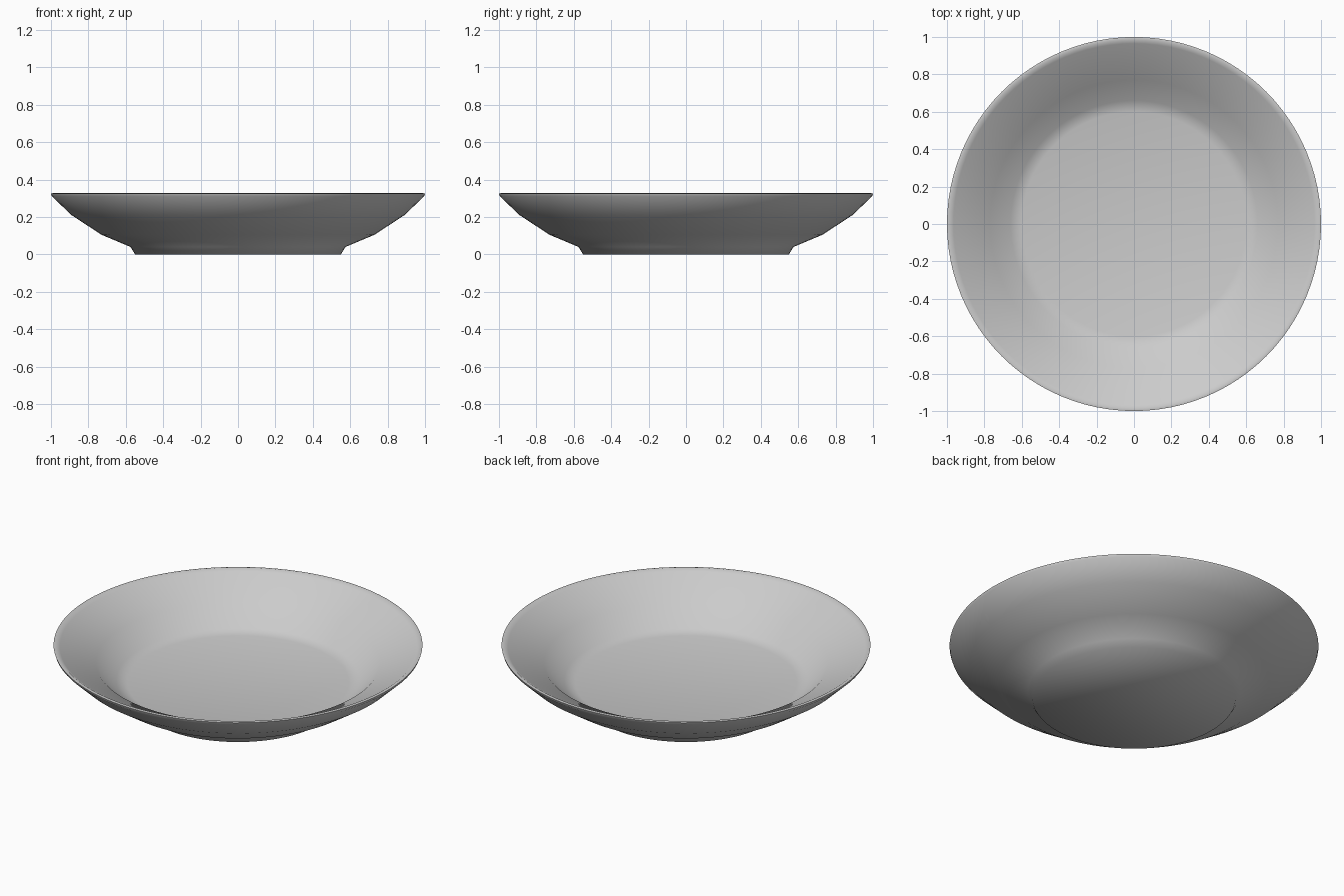
import bpy, bmesh, math

if "Cube" in bpy.data.objects:
    bpy.data.objects.remove(bpy.data.objects["Cube"])

# Dish profile (radius, height): underside, foot, outer wall, rim, inner wall, floor
PROFILE = [(0.55, 0.0), (0.575, 0.04), (0.73, 0.105), (0.89, 0.21), (0.995, 0.31),
           (1.0, 0.325), (0.985, 0.328), (0.965, 0.315), (0.77, 0.22), (0.66, 0.115),
           (0.60, 0.10)]
SEGMENTS = 96

# Glaze colour
glaze = bpy.data.materials.new("grey glaze")
glaze.diffuse_color = (0.6, 0.6, 0.6, 1)
glaze.use_nodes = True
glaze.node_tree.nodes["Principled BSDF"].inputs["Base Color"].default_value = glaze.diffuse_color

# Revolve the profile and close the underside and floor
bm = bmesh.new()
rings = []
for r, z in PROFILE:
    rings.append([bm.verts.new((r * math.cos(2 * math.pi * i / SEGMENTS),
                                r * math.sin(2 * math.pi * i / SEGMENTS), z))
                  for i in range(SEGMENTS)])
for a, b in zip(rings, rings[1:]):
    for i in range(SEGMENTS):
        j = (i + 1) % SEGMENTS
        bm.faces.new((a[i], a[j], b[j], b[i]))
bm.faces.new(rings[0][::-1])
bm.faces.new(rings[-1])
bmesh.ops.recalc_face_normals(bm, faces=bm.faces)

mesh = bpy.data.meshes.new("dish")
bm.to_mesh(mesh)
bm.free()
mesh.materials.append(glaze)
dish = bpy.data.objects.new("dish", mesh)
bpy.context.collection.objects.link(dish)

# Smooth shading
bpy.context.view_layer.objects.active = dish
dish.select_set(True)
bpy.ops.object.shade_smooth_by_angle(angle=math.radians(60))
